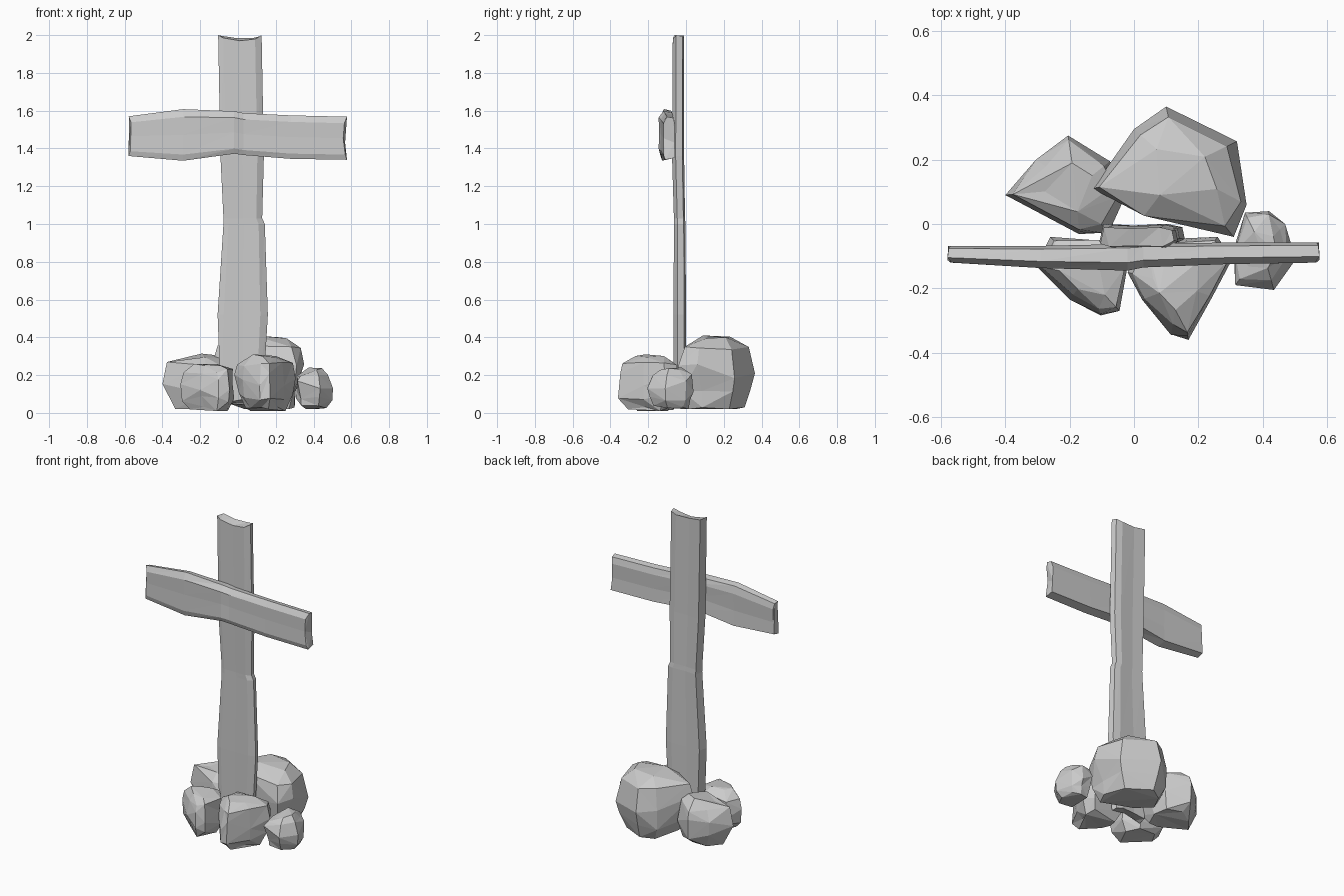
import bpy, bmesh, random
from math import sin
from mathutils import Vector

if "Cube" in bpy.data.objects:
    bpy.data.objects.remove(bpy.data.objects["Cube"])

GREY = (0.6, 0.6, 0.6, 1)
stone = bpy.data.materials.new("weathered grey")
stone.use_nodes = True
stone.diffuse_color = GREY
stone.node_tree.nodes["Principled BSDF"].inputs["Base Color"].default_value = GREY


def finish(name, bm):
    bmesh.ops.recalc_face_normals(bm, faces=bm.faces)
    mesh = bpy.data.meshes.new(name)
    bm.to_mesh(mesh)
    bm.free()
    mesh.materials.append(stone)
    obj = bpy.data.objects.new(name, mesh)
    bpy.context.collection.objects.link(obj)


# Plank cross-section: across, through, and how far the broken end is notched
PLANK = [(0, .15, 0), (.12, 0, .5), (.5, .03, 1), (.85, 0, .7), (1, .3, 0),
         (.97, .85, .2), (.8, 1, .5), (.4, .93, .5), (.05, 1, .1)]


def plank(name, sections, place, notch):
    """Loft sections (along, across0, across1, through0, through1)."""
    bm = bmesh.new()
    rings = []
    for k, (t, a0, a1, b0, b1) in enumerate(sections):
        cut = notch if k == 0 else -notch if k == len(sections) - 1 else 0
        rings.append([bm.verts.new(place(t + cut * e, a0 + (a1 - a0) * u, b0 + (b1 - b0) * v))
                      for u, v, e in PLANK])
    n = len(PLANK)
    for low, high in zip(rings, rings[1:]):
        for i in range(n):
            bm.faces.new((low[i - 1], low[i], high[i]))
            bm.faces.new((low[i - 1], high[i], high[i - 1]))
    for ring in (rings[0], rings[-1]):
        bmesh.ops.triangulate(bm, faces=[bm.faces.new(ring)])
    finish(name, bm)


# Upright post, slightly waisted, with a step in its right edge
plank("upright_post",
      [(.04, -.09, .13, -.065, 0), (.52, -.108, .158, -.066, 0),
       (1.0, -.077, .142, -.064, -.003), (1.03, -.077, .128, -.064, -.005),
       (1.36, -.093, .137, -.074, -.01), (2.0, -.105, .125, -.07, -.01)],
      lambda t, a, b: Vector((a, b, t)), .03)

# Crossbeam fixed to the front of the post
plank("crossbeam",
      [(-.58, 1.36, 1.57, -.12, -.068), (-.29, 1.335, 1.608, -.137, -.068),
       (-.02, 1.372, 1.597, -.145, -.062), (.03, 1.365, 1.587, -.135, -.06),
       (.28, 1.345, 1.575, -.125, -.058), (.577, 1.34, 1.568, -.12, -.057)],
      lambda t, a, b: Vector((t, b, a)), .02)

# Boulder rings: scale of the plan outline, and height as a fraction
RINGS = [(.72, .03), (.93, .25), (1, .55), (.88, .84), (.5, .95)]


def rock(name, outline, z0, z1, seed):
    """Blocky boulder: the hull of jittered rings that follow a plan outline."""
    rng = random.Random(seed)
    bm = bmesh.new()
    pts = [Vector((x, y, 0)) for x, y in outline]
    mid = sum(pts, Vector()) / len(pts)
    for scale, level in RINGS:
        wobble = 0 if scale == 1 else .06
        for i, p in enumerate(pts):
            q = mid + (p - mid) * (scale + rng.uniform(-wobble, wobble))
            tilt = .14 * sin(i * 2.4 + seed) if scale == 1 else 0
            h = level + tilt + rng.uniform(-wobble, wobble)
            q.z = z0 + (z1 - z0) * min(1, max(0, h))
            bm.verts.new(q)
    hull = bmesh.ops.convex_hull(bm, input=bm.verts)
    spare = set(hull["geom_interior"] + hull["geom_unused"])
    bmesh.ops.delete(bm, geom=[g for g in spare if isinstance(g, bmesh.types.BMVert)],
                     context='VERTS')
    # Merge sliver facets, then chip the surface with shallow dents
    bmesh.ops.remove_doubles(bm, verts=bm.verts, dist=(z1 - z0) * .12)
    for v in bm.verts:
        if rng.random() < .2:
            v.co = v.co.lerp(mid + Vector((0, 0, (z0 + z1) / 2)), .1)
    finish(name, bm)


rock("back_left_boulder",
     [(-.13, .11), (0, .295), (.1, .365), (.155, .305), (.32, .257),
      (.35, .06), (.31, -.04), (.02, .01)], .02, .41, 1)
rock("back_right_boulder",
     [(-.4, .09), (-.305, .2), (-.205, .275), (-.075, .195),
      (-.03, .08), (-.08, -.03), (-.17, -.04)], .02, .32, 4)
rock("front_right_boulder",
     [(-.305, -.13), (-.2, -.235), (-.1, -.293), (-.045, -.27),
      (-.015, -.13), (-.09, -.04), (-.26, -.04)], .01, .26, 3)
rock("front_left_boulder",
     [(-.02, -.15), (.025, -.235), (.115, -.345), (.17, -.365),
      (.255, -.23), (.305, -.11), (.26, -.04), (.03, -.05)], .01, .31, 7)
rock("left_small_boulder",
     [(.3, -.09), (.315, -.19), (.435, -.205), (.503, -.11),
      (.47, 0), (.42, .04), (.345, .035)], .02, .24, 5)
